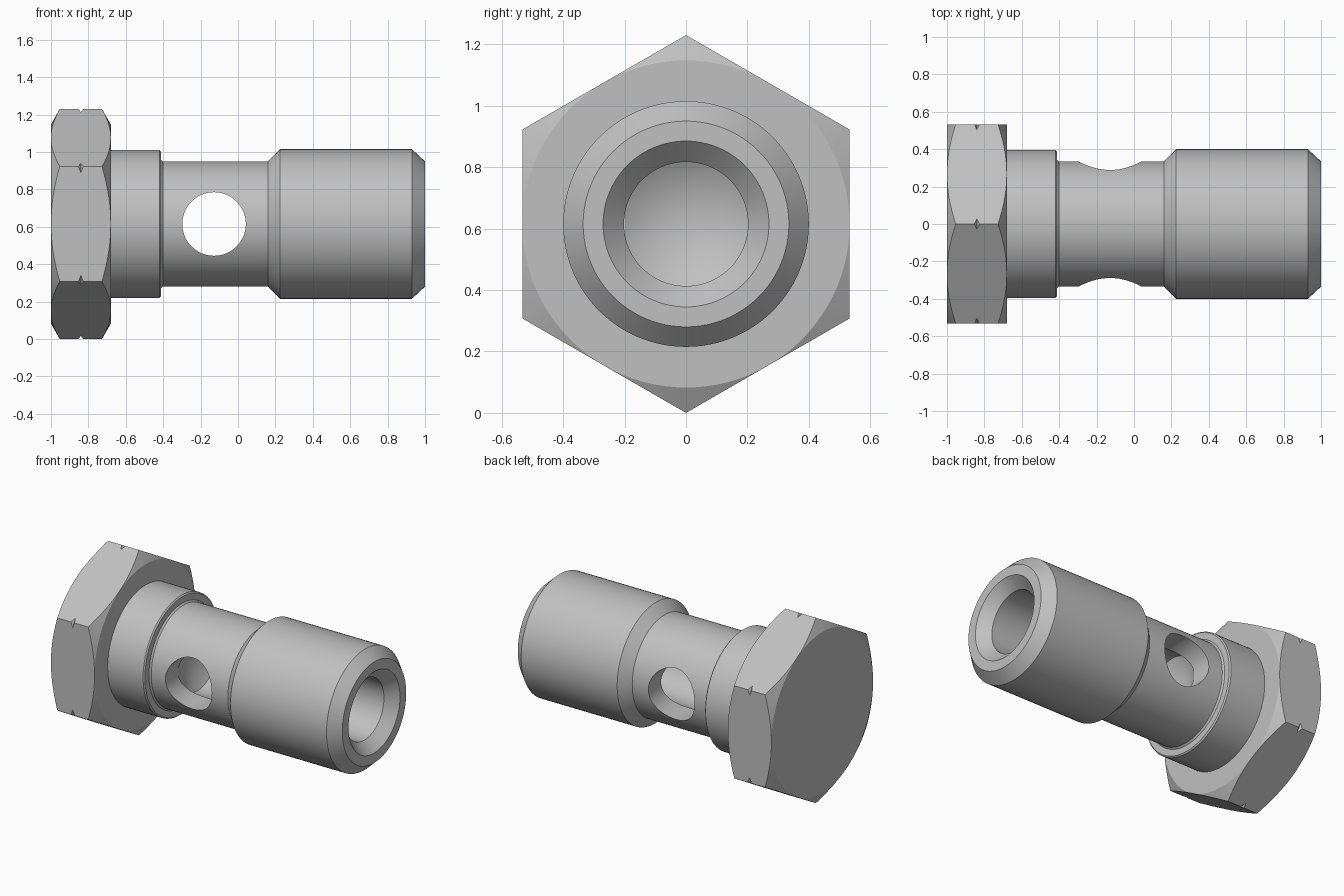
import bpy
import bmesh
from math import cos, sin, pi, radians
from mathutils import Matrix, Vector

AXIS_Z = 0.615     # height of the bolt axis
HEX_R = 0.615      # corner radius of the head
FLAT_R = HEX_R * cos(pi / 6)

if "Cube" in bpy.data.objects:
    bpy.data.objects.remove(bpy.data.objects["Cube"], do_unlink=True)

steel = bpy.data.materials.new("grey steel")
steel.use_nodes = True
color = (0.53, 0.53, 0.53, 1)
steel.diffuse_color = color
steel.node_tree.nodes["Principled BSDF"].inputs["Base Color"].default_value = color


def finish(bm, name):
    """Turn a bmesh into an object with consistent normals."""
    bmesh.ops.remove_doubles(bm, verts=bm.verts, dist=1e-5)
    bmesh.ops.recalc_face_normals(bm, faces=bm.faces)
    mesh = bpy.data.meshes.new(name)
    bm.to_mesh(mesh)
    bm.free()
    mesh.materials.append(steel)
    obj = bpy.data.objects.new(name, mesh)
    bpy.context.collection.objects.link(obj)
    return obj


def lathe(name, profile, steps=96):
    """Revolve (x, radius) points around the bolt axis."""
    bm = bmesh.new()
    verts = [bm.verts.new((x, 0, AXIS_Z + r)) for x, r in profile]
    edges = [bm.edges.new(pair) for pair in zip(verts, verts[1:])]
    bmesh.ops.spin(bm, geom=verts + edges, cent=(0, 0, AXIS_Z), axis=(1, 0, 0),
                   angle=2 * pi, steps=steps)
    return finish(bm, name)


def prism(name, points, direction):
    """Extrude a polygon along a direction."""
    bm = bmesh.new()
    face = bm.faces.new([bm.verts.new(p) for p in points])
    moved = bmesh.ops.extrude_face_region(bm, geom=[face], use_keep_orig=True)
    verts = [v for v in moved["geom"] if isinstance(v, bmesh.types.BMVert)]
    bmesh.ops.translate(bm, verts=verts, vec=direction)
    return finish(bm, name)


def cut(obj, cutter, operation="DIFFERENCE"):
    """Apply a boolean and remove the cutter."""
    mod = obj.modifiers.new("cut", "BOOLEAN")
    mod.operation = operation
    mod.solver = "EXACT"
    mod.object = cutter
    cutter.hide_render = True
    bpy.context.view_layer.objects.active = obj
    bpy.ops.object.modifier_apply(modifier=mod.name)
    bpy.data.objects.remove(cutter, do_unlink=True)


def smooth(obj):
    bpy.ops.object.select_all(action="DESELECT")
    obj.select_set(True)
    bpy.context.view_layer.objects.active = obj
    bpy.ops.object.shade_smooth_by_angle(angle=radians(25))


# Hexagonal head, its corners rounded off by a double cone
corners = [(-1, HEX_R * sin(i * pi / 3), AXIS_Z + HEX_R * cos(i * pi / 3)) for i in range(6)]
head = prism("hex_head", corners, (0.32, 0, 0))
slope = 0.047 / (HEX_R - FLAT_R)
wide = HEX_R + 0.05
run = slope * (wide - FLAT_R)
cone = lathe("head_chamfer_cutter", [(-1, 0), (-1, FLAT_R), (-1 + run, wide),
                                     (-0.68 - run, wide), (-0.68, FLAT_R), (-0.68, 0)])
cut(head, cone, "INTERSECT")

# Small V notch in the middle of each corner edge
for i in range(6):
    turn = Matrix.Rotation(i * pi / 3, 3, "X")
    centre = Vector((0, 0, AXIS_Z))
    triangle = [(-0.855, -0.1, HEX_R + 0.002), (-0.825, -0.1, HEX_R + 0.002),
                (-0.84, -0.1, HEX_R - 0.017)]
    points = [turn @ Vector(p) + centre for p in triangle]
    cut(head, prism("notch_cutter", points, turn @ Vector((0, 0.2, 0))))
smooth(head)

# Shank: collar, neck, chamfered end and blind drilled bore
shank = lathe("shank", [
    (-0.7, 0), (-0.7, 0.395), (-0.42, 0.395), (-0.412, 0.387), (-0.412, 0.345),
    (-0.402, 0.335), (0.16, 0.335), (0.225, 0.4), (0.93, 0.4), (1, 0.335),
    (1, 0.27), (0.93, 0.202), (-0.295, 0.202), (-0.41, 0)])

# Cross hole through the neck
bm = bmesh.new()
place = Matrix.Translation((-0.128, 0, AXIS_Z)) @ Matrix.Rotation(pi / 2, 4, "X")
bmesh.ops.create_cone(bm, cap_ends=True, segments=64, radius1=0.17, radius2=0.17,
                      depth=1.2, matrix=place)
cut(shank, finish(bm, "cross_hole_cutter"))
smooth(shank)
